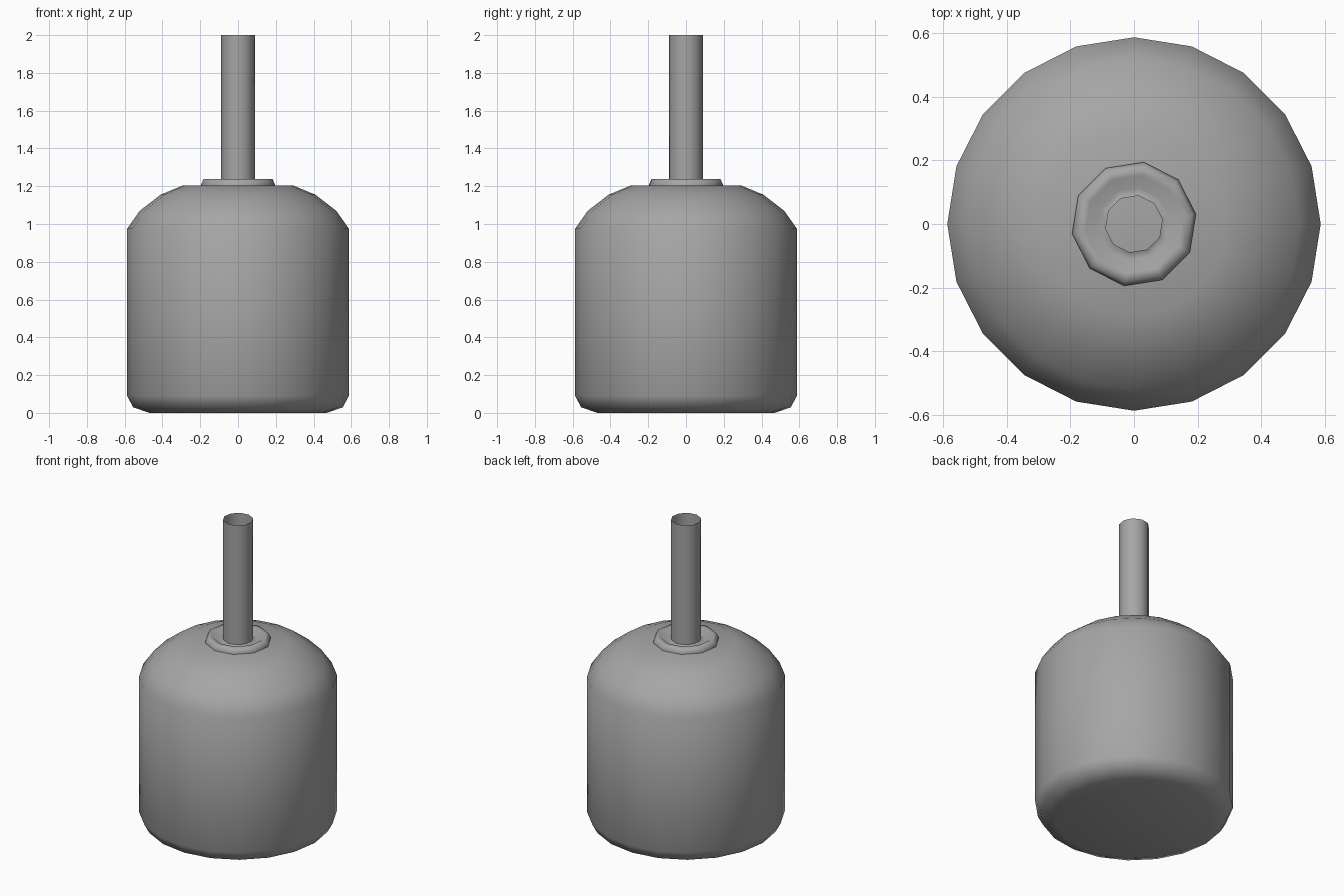
import bpy
import math

cube = bpy.data.objects.get("Cube")
if cube:
    bpy.data.objects.remove(cube, do_unlink=True)

grey = bpy.data.materials.new("plain_grey")
grey.use_nodes = True
colour = (0.38, 0.38, 0.38, 1)
grey.diffuse_color = colour
grey.node_tree.nodes["Principled BSDF"].inputs["Base Color"].default_value = colour


def lathe(name, profile, sides, turn=0.0, smooth=True):
    """Spin a (radius, height) profile about z; radius 0 makes a pole."""
    verts, rings, faces = [], [], []
    for r, z in profile:
        count = 1 if r == 0 else sides
        rings.append([len(verts) + i % count for i in range(sides)])
        for i in range(count):
            a = math.tau * i / sides + turn
            verts.append((r * math.cos(a), r * math.sin(a), z))
    for low, high in zip(rings, rings[1:]):
        for i in range(sides):
            j = (i + 1) % sides
            loop = [low[i], low[j], high[j], high[i]]
            faces.append(list(dict.fromkeys(loop)))
    mesh = bpy.data.meshes.new(name)
    mesh.from_pydata(verts, [], faces)
    mesh.materials.append(grey)
    for p in mesh.polygons:
        p.use_smooth = smooth
    obj = bpy.data.objects.new(name, mesh)
    bpy.context.collection.objects.link(obj)
    return obj


TURN = math.radians(9)

# Rounded main body with a flat base and a domed shoulder
lathe("body", [(0, 0), (0.47, 0), (0.555, 0.03), (0.587, 0.09),
               (0.587, 0.975), (0.52, 1.07), (0.41, 1.155),
               (0.29, 1.205), (0, 1.205)], 20)

# Raised collar with a sunken groove around the shaft
lathe("collar", [(0.197, 1.19), (0.197, 1.212), (0.185, 1.238),
                 (0.155, 1.238), (0.115, 1.208), (0.09, 1.22)], 10, TURN)

# Hollow shaft, open at the top
lathe("shaft", [(0.09, 1.2), (0.09, 2.0)], 10, TURN)
